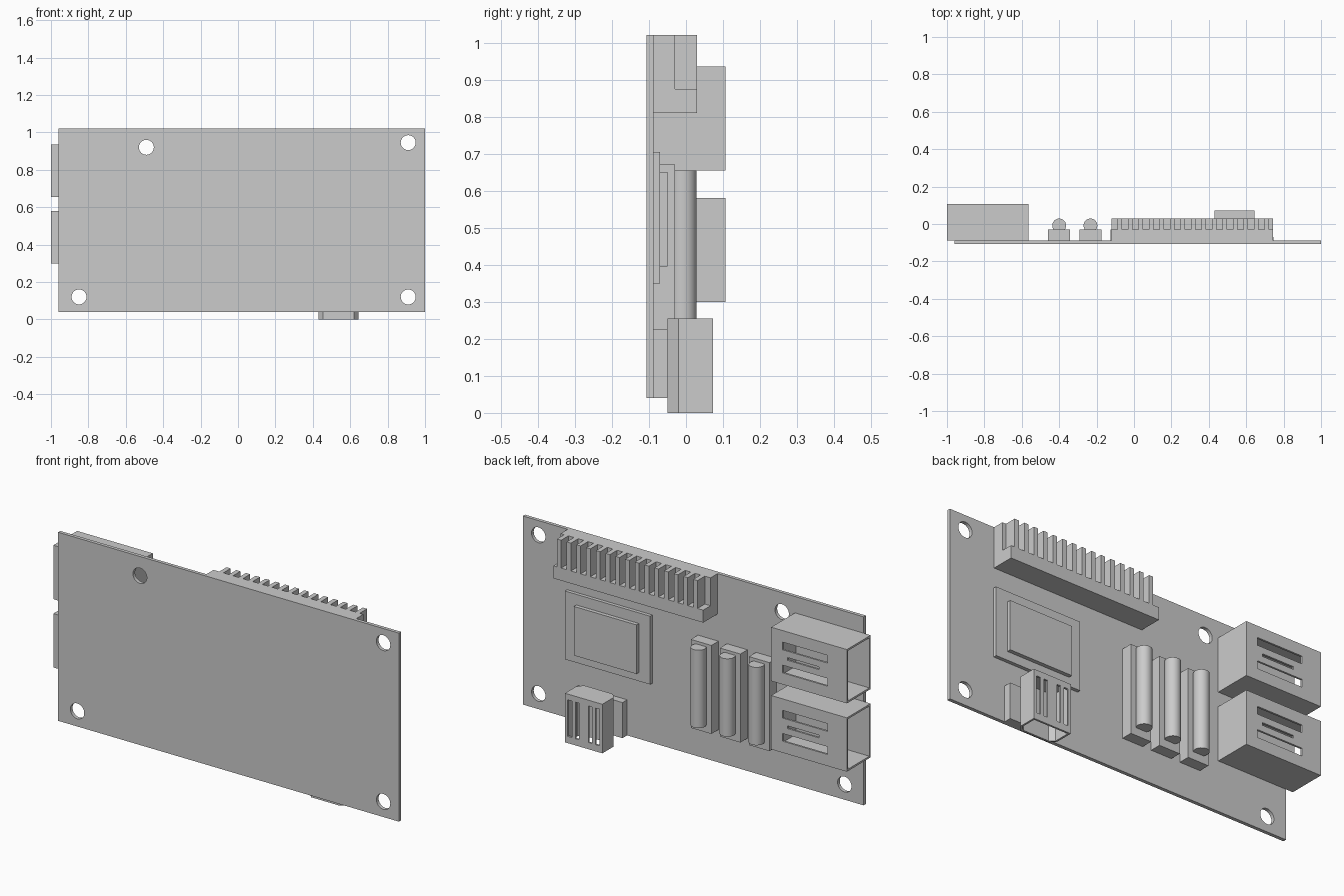
import bpy
import bmesh
import math

default = bpy.data.objects.get("Cube")
if default:
    bpy.data.objects.remove(default, do_unlink=True)

grey = bpy.data.materials.new("plain grey")
grey.use_nodes = True
colour = (0.6, 0.6, 0.6, 1)
grey.diffuse_color = colour
grey.node_tree.nodes["Principled BSDF"].inputs["Base Color"].default_value = colour


def finish(name, bm):
    bmesh.ops.recalc_face_normals(bm, faces=bm.faces)
    mesh = bpy.data.meshes.new(name)
    bm.to_mesh(mesh)
    bm.free()
    mesh.materials.append(grey)
    obj = bpy.data.objects.new(name, mesh)
    bpy.context.collection.objects.link(obj)
    return obj


def prism(name, outline, axis, low, high):
    """Extrude a 2D outline along an axis; the outline uses the other two axes in order."""
    bm = bmesh.new()

    def place(point, t):
        co = list(point)
        co.insert(axis, t)
        return bm.verts.new(co)

    start = [place(p, low) for p in outline]
    end = [place(p, high) for p in outline]
    bm.faces.new(start)
    bm.faces.new(end)
    for i in range(len(outline)):
        j = (i + 1) % len(outline)
        bm.faces.new((start[i], start[j], end[j], end[i]))
    return finish(name, bm)


def box(name, x, y, z):
    return prism(name, [(x[0], y[0]), (x[1], y[0]), (x[1], y[1]), (x[0], y[1])], 2, *z)


def rod(name, centre, radius, axis, low, high, sides=32):
    angles = [math.tau * i / sides for i in range(sides)]
    outline = [(centre[0] + radius * math.cos(a), centre[1] + radius * math.sin(a)) for a in angles]
    return prism(name, outline, axis, low, high)


def activate(obj):
    bpy.ops.object.select_all(action='DESELECT')
    obj.select_set(True)
    bpy.context.view_layer.objects.active = obj


def cut(obj, cutters):
    for cutter in cutters:
        cutter.hide_render = True
        activate(obj)
        mod = obj.modifiers.new("cut", 'BOOLEAN')
        mod.operation = 'DIFFERENCE'
        mod.solver = 'EXACT'
        mod.object = cutter
        bpy.ops.object.modifier_apply(modifier=mod.name)
        bpy.data.objects.remove(cutter, do_unlink=True)


# Circuit board with mounting holes
BACK = -0.088
board = box("circuit_board", (-0.96, 1.0), (-0.106, BACK), (0.04, 1.02))
holes = [(-0.49, 0.92), (0.91, 0.945), (-0.85, 0.12), (0.91, 0.12)]
cut(board, [rod("hole_cutter", h, 0.04, 1, -0.2, 0) for h in holes])

# Large sockets: hollow shells open to -x, with three slots on the outer face
for label, mid in (("upper", 0.795), ("lower", 0.44)):
    shell = box(label + "_socket", (-1.0, -0.565), (BACK, 0.107), (mid - 0.14, mid + 0.14))
    cutters = [box("cavity_cutter", (-1.1, -0.577), (BACK + 0.01, 0.097),
                   (mid - 0.13, mid + 0.13))]
    for offset, height, x in ((0.06, 0.04, (-0.89, -0.63)),
                              (0.0, 0.014, (-0.84, -0.66)),
                              (-0.06, 0.04, (-0.89, -0.63))):
        z = mid + offset
        cutters.append(box("slot_cutter", x, (0.05, 0.15), (z - height / 2, z + height / 2)))
    cut(shell, cutters)

# Small socket: tapered shell open at the bottom, on a mounting block
box("small_socket_mount", (0.4, 0.68), (BACK, -0.05), (0.04, 0.225))
MID = 0.5375


def tapered(wall):
    wide, narrow = 0.1075 - wall, 0.083 - wall
    return [(MID - narrow, -0.05 + wall), (MID + narrow, -0.05 + wall), (MID + wide, -0.02),
            (MID + wide, 0.073 - wall), (MID - wide, 0.073 - wall), (MID - wide, -0.02)]


small = prism("small_socket", tapered(0), 2, 0.0, 0.255)
cutters = [prism("cavity_cutter", tapered(0.01), 2, -0.1, 0.245)]
for side in (-1, 1):
    for offset, width in ((0.08, 0.025), (0.038, 0.02)):
        x = MID + side * offset
        cutters.append(box("slot_cutter", (x - width / 2, x + width / 2), (0.04, 0.1),
                           (0.035, 0.225)))
cut(small, cutters)

# Chip: flat package with a raised lid
box("chip_package", (0.255, 0.745), (BACK, -0.07), (0.35, 0.705))
box("chip_lid", (0.32, 0.68), (-0.07, -0.05), (0.395, 0.65))

# Row of three round components, each on a rectangular block
for i, x in enumerate((-0.4, -0.233, -0.066), 1):
    box(f"component_block_{i}", (x - 0.059, x + 0.059), (BACK, -0.03), (0.21, 0.67))
    barrel = rod(f"component_barrel_{i}", (x, -0.008), 0.037, 2, 0.25, 0.655)
    activate(barrel)
    bpy.ops.object.shade_smooth_by_angle()

# Pin header: L-shaped body with a row of fins standing on its ledge
body = [(BACK, 0.81), (0.03, 0.81), (0.03, 0.875), (-0.03, 0.875), (-0.03, 1.02), (BACK, 1.02)]
prism("header_body", body, 0, -0.12, 0.742)
for i in range(15):
    x = -0.087 + i * 0.056
    box(f"header_fin_{i + 1}", (x, x + 0.024), (-0.03, 0.03), (0.875, 1.02))
